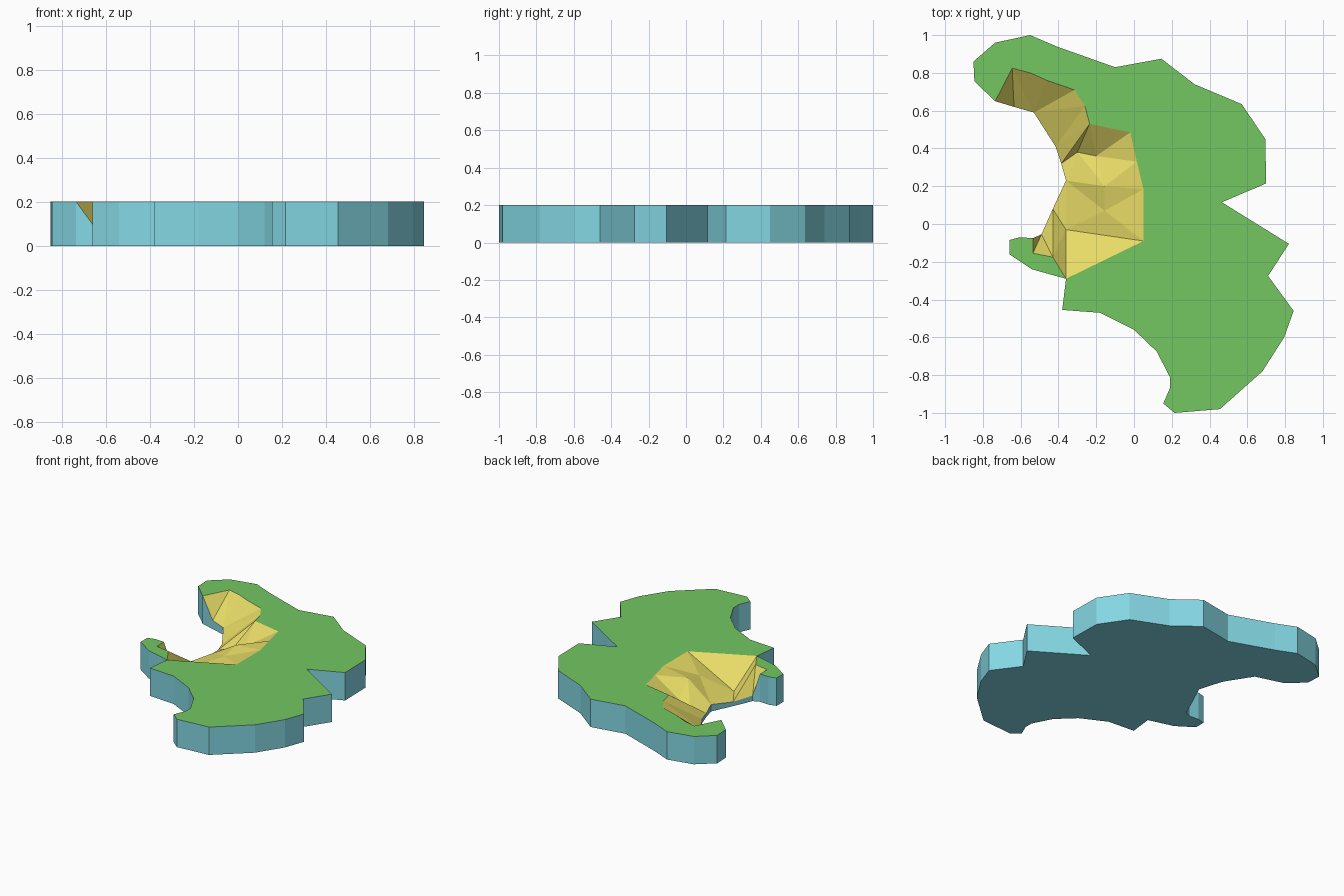
import bpy

if "Cube" in bpy.data.objects:
    bpy.data.objects.remove(bpy.data.objects["Cube"])

TOP = 0.2

# Outer coastline at full height, clockwise from the northern spit to the small western hook
coast = [(-.735, .65), (-.845, .755), (-.85, .86), (-.735, .96), (-.55, 1), (-.41, .94),
         (-.10, .83), (.145, .875), (.32, .74), (.57, .635), (.695, .45), (.70, .215),
         (.465, .115), (.82, -.105), (.71, -.275), (.845, -.46), (.795, -.60), (.68, -.78),
         (.455, -.98), (.215, -1), (.155, -.95), (.19, -.87), (.19, -.81), (.12, -.675),
         (0, -.56), (-.18, -.47), (-.38, -.455), (-.36, -.29), (-.54, -.24), (-.66, -.16),
         (-.66, -.085), (-.605, -.07), (-.535, -.075)]
NECK = 27  # where the hook joins the mainland

# Low waterline of the bay, from the hook back to the spit
shore = [(-.49, -.055, .04), (-.43, .08, .03), (-.36, .23, .05), (-.385, .32, .03),
         (-.415, .41, .03), (-.53, .59, .05), (-.635, .62, .063)]

# Upper edge of the beach, spit to mainland, and the short edge on the hook
rim = [(-.645, .825), (-.55, .80), (-.46, .76), (-.315, .71), (-.26, .625), (-.235, .53),
       (-.02, .485), (.015, .33), (.05, .185), (.05, -.09)]
hook_rim = [(-.43, -.175), (-.535, -.155)]

# Dunes inside the beach
dunes = [(-.30, .38, .05), (-.20, .36, .09), (-.155, .20, .175), (-.155, .07, .145), (-.36, -.03, .045)]


def lift(points, z=TOP):
    return [(x, y, z) for x, y in points]


def material(name, color):
    mat = bpy.data.materials.new(name)
    mat.diffuse_color = (*color, 1)
    mat.use_nodes = True
    mat.node_tree.nodes["Principled BSDF"].inputs["Base Color"].default_value = mat.diffuse_color
    return mat


def part(name, faces, mat):
    """Make a flat-shaded object from faces given as lists of points."""
    verts = []
    index = {}
    polys = []
    for face in faces:
        for p in face:
            if p not in index:
                index[p] = len(verts)
                verts.append(p)
        polys.append([index[p] for p in face])
    mesh = bpy.data.meshes.new(name)
    mesh.from_pydata(verts, [], polys)
    mesh.materials.append(mat)
    mesh.update()
    obj = bpy.data.objects.new(name, mesh)
    bpy.context.collection.objects.link(obj)
    return obj


C, R, H = lift(coast), lift(rim), lift(hook_rim)
S, D = shore, dunes

# Grass: mainland and hook, meeting at the neck
mainland = C[:NECK + 1] + R[::-1]
hook = C[NECK:] + H[::-1]
part("grass", [mainland[::-1], hook[::-1]], material("grass_green", (.174, .57, .12)))

# Beach sloping from the grass down to the waterline
neck, tip, spit = C[NECK], C[-1], C[0]
beach = [
    (spit, S[6], R[0]), (S[6], S[5], R[0]), (S[5], R[1], R[0]), (S[5], R[2], R[1]), (S[5], R[3], R[2]),
    (S[5], R[4], R[3]), (S[5], S[4], R[4]), (S[4], R[5], R[4]), (S[4], S[3], R[5]),
    (S[3], D[0], R[5]), (D[0], D[1], R[5]), (D[1], R[6], R[5]), (S[3], S[2], D[0]),
    (D[1], R[7], R[6]), (D[1], D[2], R[7]), (D[0], S[2], D[2]), (D[0], D[2], D[1]),
    (D[2], R[8], R[7]), (D[2], D[3], R[8]), (S[2], D[3], D[2]), (S[2], D[4], D[3]),
    (D[3], R[9], R[8]), (D[3], D[4], R[9]), (D[4], neck, R[9]),
    (S[1], D[4], S[2]), (S[1], H[0], D[4]), (H[0], neck, D[4]),
    (S[0], H[0], S[1]), (S[0], H[1], H[0]), (S[0], tip, H[1]),
]
part("beach", beach, material("sand_yellow", (.80, .71, .133)))

# Cliff walls all round, closed by a flat base
outline = C + S
base = [(x, y, 0.0) for x, y, z in outline]
walls = []
for i in range(len(outline)):
    j = (i + 1) % len(outline)
    walls.append((outline[i], outline[j], base[j], base[i]))
part("cliff", walls + [base], material("cliff_blue", (.23, .68, .77)))
